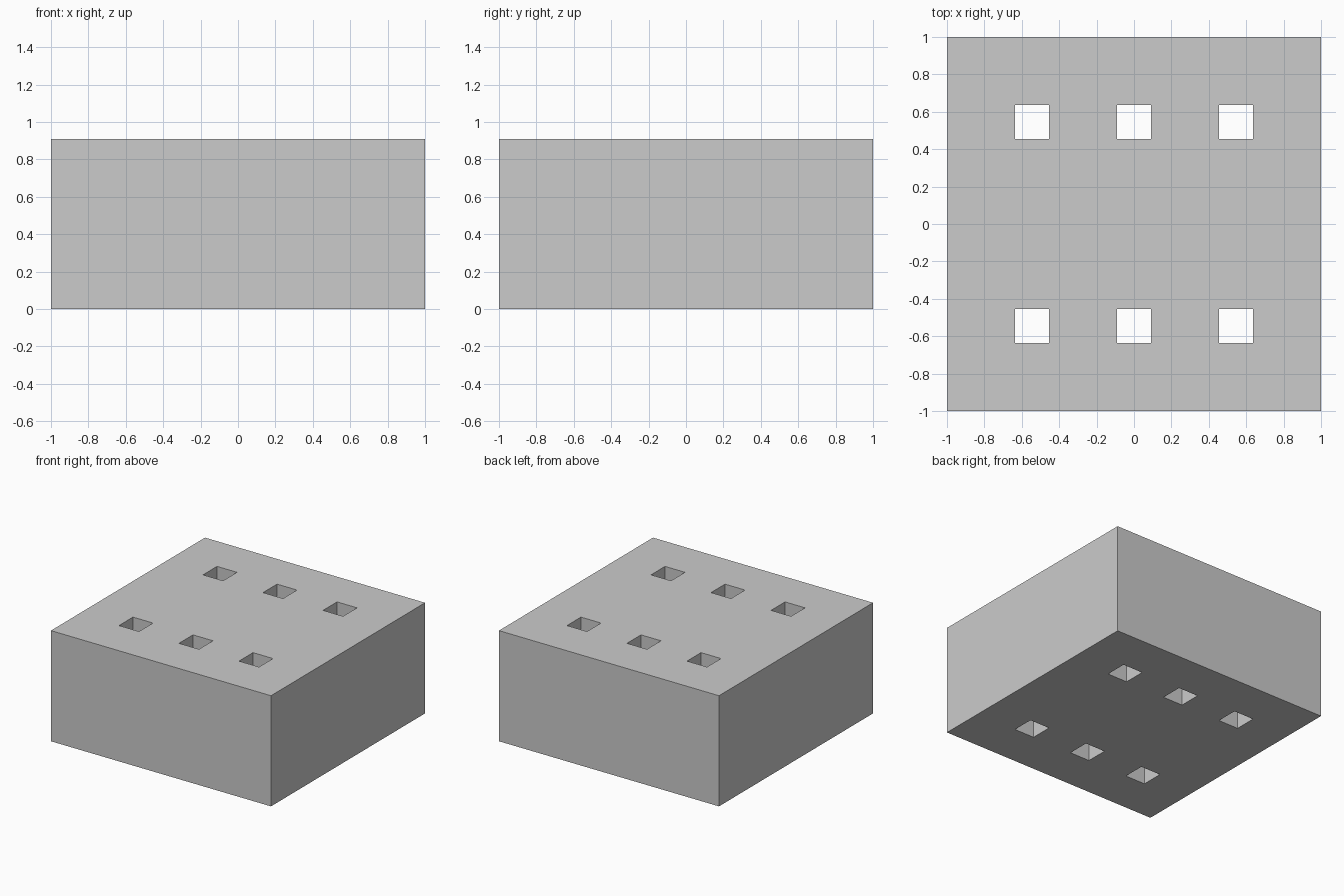
import bpy
import bmesh

if "Cube" in bpy.data.objects:
    bpy.data.objects.remove(bpy.data.objects["Cube"])

U = 1 / 11           # the block is laid out on a module of 22 x 22 x 10
HEIGHT = 10 * U

# Grid lines: outer edges plus both sides of each hole
xs = [-11, -7, -5, -1, 1, 5, 7, 11]
ys = [-11, -7, -5, 5, 7, 11]
hole_columns, hole_rows = (1, 3, 5), (1, 3)

bm = bmesh.new()
grid = [[bm.verts.new((x * U, y * U, 0)) for y in ys] for x in xs]

# Perforated base plate, leaving out the square openings
for i in range(len(xs) - 1):
    for j in range(len(ys) - 1):
        if i in hole_columns and j in hole_rows:
            continue
        bm.faces.new((grid[i][j], grid[i + 1][j],
                      grid[i + 1][j + 1], grid[i][j + 1]))

# Raise the plate into a solid block with through holes
base = bm.faces[:]
raised = bmesh.ops.extrude_face_region(bm, geom=base, use_keep_orig=True)
top = [v for v in raised["geom"] if isinstance(v, bmesh.types.BMVert)]
bmesh.ops.translate(bm, verts=top, vec=(0, 0, HEIGHT))
bmesh.ops.recalc_face_normals(bm, faces=bm.faces[:])

mesh = bpy.data.meshes.new("perforated_block")
bm.to_mesh(mesh)
bm.free()
block = bpy.data.objects.new("perforated_block", mesh)
bpy.context.collection.objects.link(block)
